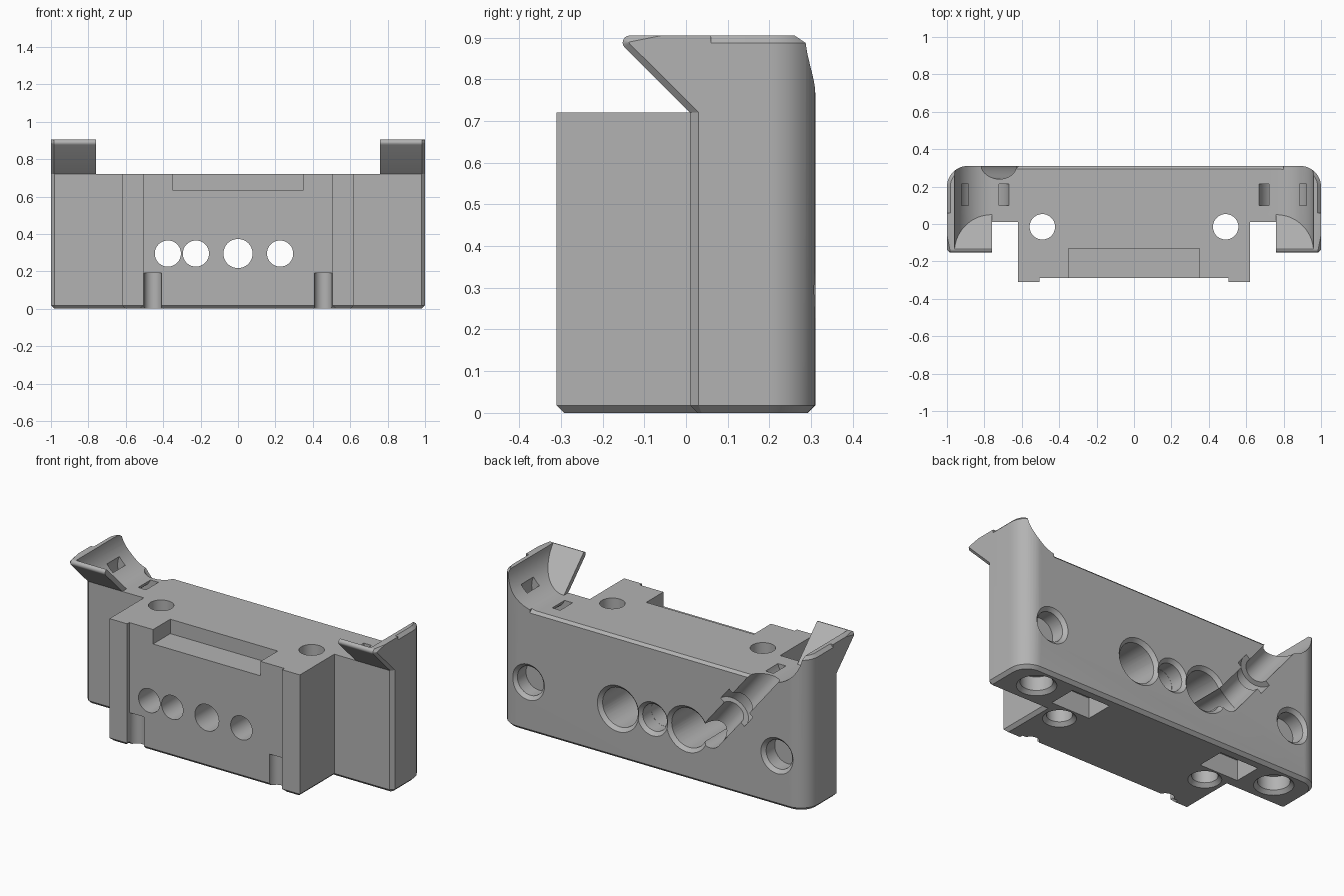
import bpy, bmesh, math
from mathutils import Matrix, Vector

if "Cube" in bpy.data.objects:
    bpy.data.objects.remove(bpy.data.objects["Cube"], do_unlink=True)

grey = bpy.data.materials.new("matte_grey")
grey.use_nodes = True
grey.diffuse_color = (0.45, 0.45, 0.45, 1)
grey.node_tree.nodes["Principled BSDF"].inputs["Base Color"].default_value = (0.45, 0.45, 0.45, 1)

WIDTH, TOP, DECK, BACK, STEP = 1.0, 0.905, 0.72, 0.31, 0.01


def to_object(name, bm):
    bmesh.ops.recalc_face_normals(bm, faces=bm.faces)
    mesh = bpy.data.meshes.new(name)
    bm.to_mesh(mesh)
    bm.free()
    mesh.materials.append(grey)
    ob = bpy.data.objects.new(name, mesh)
    bpy.context.collection.objects.link(ob)
    return ob


def prism(pts, axis, lo, hi):
    """Extrude a 2D profile along x, y or z."""
    place = {"x": lambda p, t: (t, p[0], p[1]),
             "y": lambda p, t: (p[0], t, p[1]),
             "z": lambda p, t: (p[0], p[1], t)}[axis]
    bm = bmesh.new()
    face = bm.faces.new([bm.verts.new(place(p, lo)) for p in pts])
    grown = bmesh.ops.extrude_face_region(bm, geom=[face])["geom"]
    shift = Vector(place((0, 0), hi - lo))
    bmesh.ops.translate(bm, vec=shift, verts=[v for v in grown if isinstance(v, bmesh.types.BMVert)])
    bmesh.ops.recalc_face_normals(bm, faces=bm.faces)
    return bm


def box(x0, x1, y0, y1, z0, z1):
    return prism([(x0, y0), (x1, y0), (x1, y1), (x0, y1)], "z", z0, z1)


def rod(start, end, r1, r2=None):
    a, b = Vector(start), Vector(end)
    bm = bmesh.new()
    turn = (b - a).to_track_quat("Z", "Y").to_matrix().to_4x4()
    bmesh.ops.create_cone(bm, cap_ends=True, segments=48, radius1=r1,
                          radius2=r1 if r2 is None else r2, depth=(b - a).length,
                          matrix=Matrix.Translation((a + b) / 2) @ turn)
    return bm


def arc(cx, cy, r, start, end, n=12):
    return [(cx + r * math.cos(math.radians(start + (end - start) * i / n)),
             cy + r * math.sin(math.radians(start + (end - start) * i / n))) for i in range(n + 1)]


def combine(bm, operation="DIFFERENCE"):
    tool = to_object("cutter", bm)
    tool.hide_render = True
    mod = body.modifiers.new("cut", "BOOLEAN")
    mod.operation, mod.solver, mod.object = operation, "EXACT", tool
    bpy.ops.object.modifier_apply(modifier=mod.name)
    bpy.data.objects.remove(tool, do_unlink=True)


def drill(start, direction, r, depth, lip=0.02):
    """Round hole with a countersunk mouth."""
    s, d = Vector(start), Vector(direction)
    combine(rod(s - d * 0.01, s + d * depth, r))
    combine(rod(s - d * 0.01, s + d * lip, r + lip + 0.01, r))


# Body: T-shaped plan with rounded back corners and chamfered rims
half = [(0, -0.29), (0.505, -0.29), (0.505, -0.31), (0.62, -0.31), (0.62, STEP),
        (0.98, STEP), (WIDTH, 0.03)] + arc(0.89, 0.2, 0.11, 0, 90)
plan = half[1:] + [(-x, y) for x, y in reversed(half[1:])]
bm = prism(plan, "z", 0, TOP)
rims = [e for e in bm.edges if e.verts[0].co.z == e.verts[1].co.z]
bmesh.ops.bevel(bm, geom=rims, offset=0.018, segments=1, affect="EDGES", clamp_overlap=False)
body = to_object("bracket_body", bm)
bpy.context.view_layer.objects.active = body
body.select_set(True)

# Overhanging horn fronts with a sloped underside
for side in (-1, 1):
    profile = [(STEP, DECK)] + arc(-0.135, 0.888, 0.017, 225, 90, 6) + [(0.06, TOP), (0.06, DECK)]
    bm = prism(profile, "x", side * 0.76, side * WIDTH)
    outer = [e for e in bm.edges if all(abs(v.co.x) > 0.99 and v.co.y < 0.05 for v in e.verts)]
    bmesh.ops.bevel(bm, geom=outer, offset=0.015, segments=1, affect="EDGES", clamp_overlap=False)
    combine(bm, "UNION")

# Deck opening and curved scoops inside the horns
combine(box(-0.76, 0.76, -0.5, 0.5, DECK, 1.2))
for side in (-1, 1):
    scoop = [(0.7, DECK)] + arc(0.76, 0.92, 0.2, 270, 360, 20) + [(0.96, 1.0), (0.7, 1.0)]
    bm = prism([(side * x, z) for x, z in scoop], "y", -0.6, 0.6)
    cut = bmesh.ops.bisect_plane(bm, geom=bm.verts[:] + bm.edges[:] + bm.faces[:],
                                 plane_co=(0, 0.05, DECK), plane_no=(0, 1, 1), clear_inner=True)
    bmesh.ops.holes_fill(bm, edges=[e for e in cut["geom_cut"] if isinstance(e, bmesh.types.BMEdge)])
    combine(bm)

# Back deck chamfer and front deck notch
combine(prism([(BACK - 0.02, DECK + 0.005), (BACK + 0.01, DECK - 0.025), (BACK + 0.01, DECK + 0.005)],
              "x", -0.8, 0.8))
combine(box(-0.35, 0.35, -0.4, -0.13, 0.635, 0.8))

# Row of through holes, two with wide back bores
for x, r in ((-0.375, 0.07), (-0.225, 0.07), (0, 0.078), (0.225, 0.07)):
    combine(rod((x, -0.5, 0.295), (x, 0.5, 0.295), r))
drill((0, BACK, 0.295), (0, -1, 0), 0.079, 0.1)
for x in (-0.225, 0.225):
    drill((x, BACK, 0.295), (0, -1, 0), 0.115, 0.42)

# Slanted cable groove on the back with a tie band
low, high = Vector((-0.375, BACK, 0.295)), Vector((-0.72, BACK, DECK))
combine(rod(low, high + (high - low) * 0.3, 0.07))
combine(rod(low.lerp(high, 0.42), low.lerp(high, 0.58), 0.1))

for side in (-1, 1):
    # Mounting holes
    drill((side * 0.81, BACK, 0.295), (0, -1, 0), 0.085, 0.1)
    drill((side * 0.8, 0.17, 0), (0, 0, 1), 0.085, 0.1)
    combine(rod((side * 0.49, -0.015, -0.1), (side * 0.49, -0.015, 1), 0.068))
    combine(rod((side * 0.49, -0.015, -0.01), (side * 0.49, -0.015, 0.02), 0.098, 0.068))
    # Bottom pocket
    combine(box(side * 0.5 - 0.125, side * 0.5 + 0.125, 0.085, 0.25, -0.1, 0.12))
    # Front bottom half-round groove
    combine(rod((side * 0.455, -0.29, -0.1), (side * 0.455, -0.29, 0.19), 0.047))
    # Curved tie tunnel under the scoop
    ring = arc(0.8, 0.75, 0.135, 160, 400, 24) + arc(0.8, 0.75, 0.085, 400, 160, 24)
    combine(prism([(side * x, z) for x, z in ring], "y", 0.1, 0.215))

bpy.ops.object.shade_smooth_by_angle(angle=math.radians(30))
